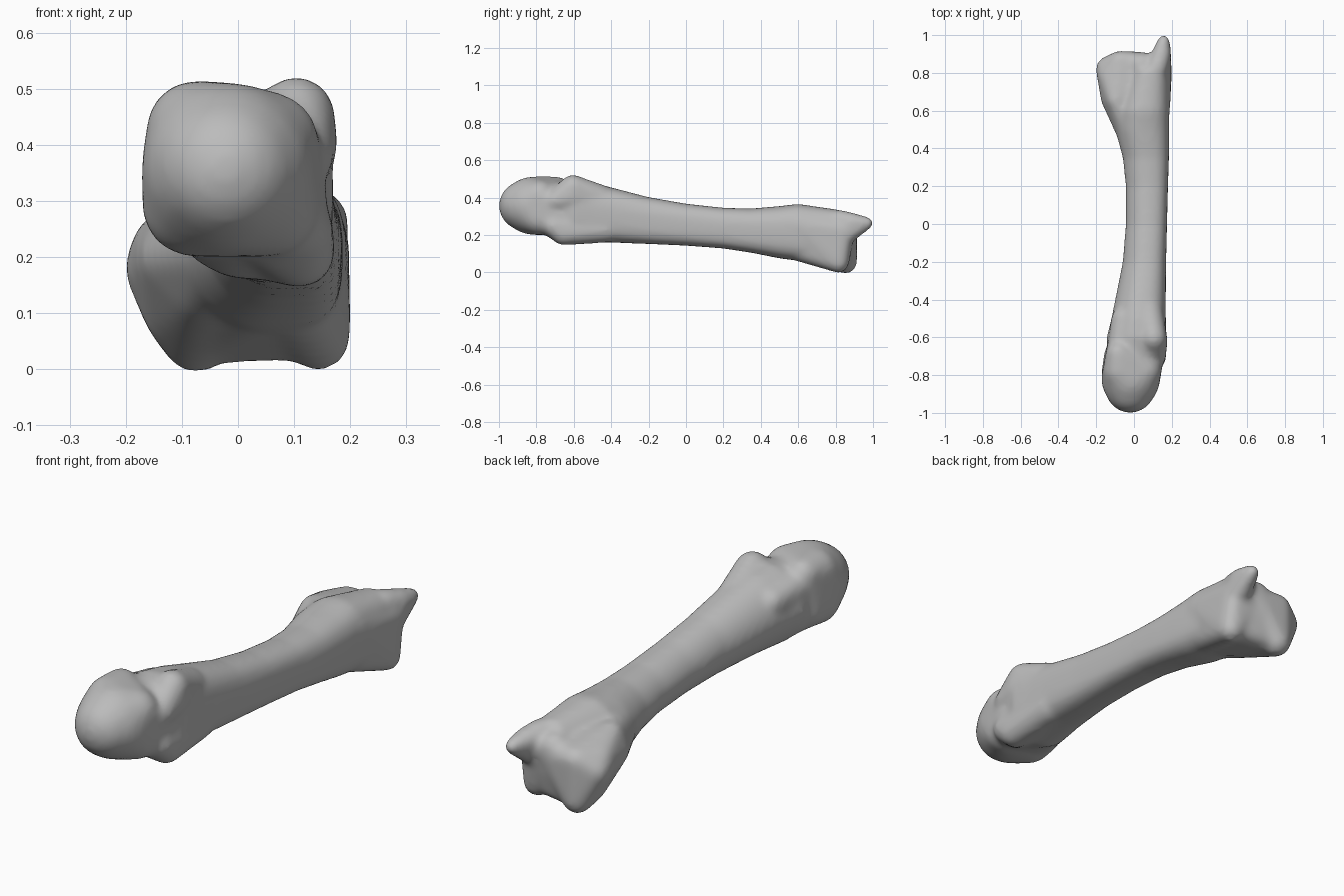
import bpy, bmesh
from math import sin, cos, pi
from mathutils import Matrix

cube = bpy.data.objects.get("Cube")
if cube:
    bpy.data.objects.remove(cube)

bone_grey = bpy.data.materials.new("bone grey")
bone_grey.use_nodes = True
colour = (0.5, 0.5, 0.5, 1)
bone_grey.diffuse_color = colour
bone_grey.node_tree.nodes["Principled BSDF"].inputs["Base Color"].default_value = colour


def finish(name, bm):
    bmesh.ops.recalc_face_normals(bm, faces=bm.faces)
    mesh = bpy.data.meshes.new(name)
    bm.to_mesh(mesh)
    bm.free()
    obj = bpy.data.objects.new(name, mesh)
    bpy.context.collection.objects.link(obj)
    return obj


def rounded_hull(name, balls):
    """Skin stretched over balls given as (x, y, z, radius)."""
    bm = bmesh.new()
    for x, y, z, r in balls:
        bmesh.ops.create_icosphere(bm, subdivisions=3, radius=r,
                                   matrix=Matrix.Translation((x, y, z)))
    hull = bmesh.ops.convex_hull(bm, input=bm.verts)
    loose = {e for e in hull["geom_interior"] + hull["geom_unused"]
             if isinstance(e, bmesh.types.BMVert)}
    bmesh.ops.delete(bm, geom=list(loose), context="VERTS")
    return finish(name, bm)


def loft(name, stations, sides=40):
    """Sections given as (y, x min, x max, z min, z max), squarer on the +x side."""
    bm = bmesh.new()
    rings = []
    for y, x0, x1, z0, z1 in stations:
        ring = []
        for i in range(sides):
            c, s = cos(2 * pi * i / sides), sin(2 * pi * i / sides)
            power = 1.08 if c < 0 else 0.75 if s > 0 else 0.6
            u = abs(c) ** power * (1 if c > 0 else -1)
            v = abs(s) ** power * (1 if s > 0 else -1)
            ring.append(bm.verts.new(((x0 + x1 + u * (x1 - x0)) / 2, y,
                                      (z0 + z1 + v * (z1 - z0)) / 2)))
        rings.append(ring)
    for a, b in zip(rings, rings[1:]):
        for i in range(sides):
            j = (i + 1) % sides
            bm.faces.new((a[i], a[j], b[j], b[i]))
    bm.faces.new(rings[0])
    bm.faces.new(rings[-1])
    return finish(name, bm)


# Long waisted shaft
shaft = loft("shaft", [
    (-0.72, -0.13, 0.14, 0.2, 0.48),
    (-0.6, -0.145, 0.17, 0.16, 0.495),
    (-0.5, -0.12, 0.168, 0.16, 0.482),
    (-0.4, -0.1, 0.168, 0.16, 0.455),
    (-0.2, -0.06, 0.17, 0.152, 0.403),
    (0, -0.044, 0.175, 0.143, 0.368),
    (0.2, -0.044, 0.18, 0.128, 0.346),
    (0.35, -0.06, 0.185, 0.105, 0.342),
    (0.5, -0.1, 0.187, 0.075, 0.355),
    (0.6, -0.1, 0.187, 0.062, 0.367),
    (0.7, -0.07, 0.187, 0.05, 0.352),
    (0.82, -0.03, 0.187, 0.05, 0.335),
])

# Rounded front head, narrowing to the front
head = rounded_hull("head", [
    (-0.02, -0.868, 0.357, 0.133), (-0.018, -0.825, 0.357, 0.155),
    (-0.075, -0.78, 0.425, 0.09), (0.055, -0.78, 0.405, 0.09),
    (-0.08, -0.785, 0.292, 0.092), (0.055, -0.785, 0.29, 0.09),
    (-0.08, -0.69, 0.443, 0.07), (0.07, -0.68, 0.3, 0.09),
    (-0.08, -0.7, 0.29, 0.08),
])

# Neck and the knobs behind the head
neck = rounded_hull("neck", [
    (-0.075, -0.75, 0.41, 0.08), (0.07, -0.75, 0.38, 0.08),
    (-0.07, -0.72, 0.29, 0.085), (0.085, -0.72, 0.26, 0.07),
    (-0.06, -0.5, 0.39, 0.06), (0.1, -0.52, 0.39, 0.06),
    (0.1, -0.5, 0.24, 0.06), (-0.02, -0.5, 0.25, 0.07)])
upper_knob = rounded_hull("upper_knob", [
    (0.104, -0.605, 0.453, 0.07), (0.11, -0.7, 0.38, 0.06),
    (0.08, -0.46, 0.395, 0.075), (0.112, -0.62, 0.4, 0.067)])
lower_knob = rounded_hull("lower_knob", [
    (0.11, -0.655, 0.207, 0.063), (0.06, -0.7, 0.25, 0.07),
    (0.11, -0.71, 0.25, 0.06), (0.1, -0.42, 0.228, 0.068), (0.03, -0.5, 0.24, 0.075)])

# Flared back end: pointed tip, outer column, inner lobe and lower ridge
tip = rounded_hull("tip", [
    (0.157, 0.967, 0.263, 0.034), (0.143, 0.89, 0.265, 0.054),
    (0.12, 0.82, 0.278, 0.058), (0.14, 0.82, 0.18, 0.058)])
outer_column = rounded_hull("outer_column", [
    (0.143, 0.815, 0.055, 0.058), (0.143, 0.84, 0.22, 0.056),
    (0.04, 0.84, 0.24, 0.07), (0.1, 0.6, 0.25, 0.09), (0.1, 0.6, 0.128, 0.068)])
inner_lobe = rounded_hull("inner_lobe", [
    (-0.135, 0.82, 0.18, 0.068), (-0.075, 0.853, 0.055, 0.062),
    (-0.075, 0.86, 0.225, 0.056), (-0.12, 0.66, 0.2, 0.056),
    (-0.095, 0.655, 0.262, 0.054), (0.05, 0.85, 0.22, 0.06),
    (0.0, 0.47, 0.22, 0.085), (-0.13, 0.78, 0.215, 0.062), (-0.05, 0.62, 0.15, 0.07),
    (-0.11, 0.81, 0.1, 0.06)])
lower_ridge = rounded_hull("lower_ridge", [
    (-0.07, 0.84, 0.07, 0.06), (0.13, 0.81, 0.07, 0.055),
    (0.02, 0.85, 0.18, 0.06), (0.04, 0.6, 0.14, 0.075)])

# Fuse everything into one smooth bone
parts = [shaft, head, neck, upper_knob, lower_knob,
         tip, outer_column, inner_lobe, lower_ridge]
bpy.ops.object.select_all(action="DESELECT")
for part in parts:
    part.select_set(True)
bpy.context.view_layer.objects.active = shaft
bpy.ops.object.join()
bone = bpy.context.object
bone.name = "long_bone"
fuse = bone.modifiers.new("fuse", "REMESH")
fuse.mode = "VOXEL"
fuse.voxel_size = 0.012
soften = bone.modifiers.new("soften", "SMOOTH")
soften.factor = 0.5
soften.iterations = 16
for modifier in ("fuse", "soften"):
    bpy.ops.object.modifier_apply(modifier=modifier)
bone.data.materials.clear()
bone.data.materials.append(bone_grey)
bpy.ops.object.shade_smooth()
